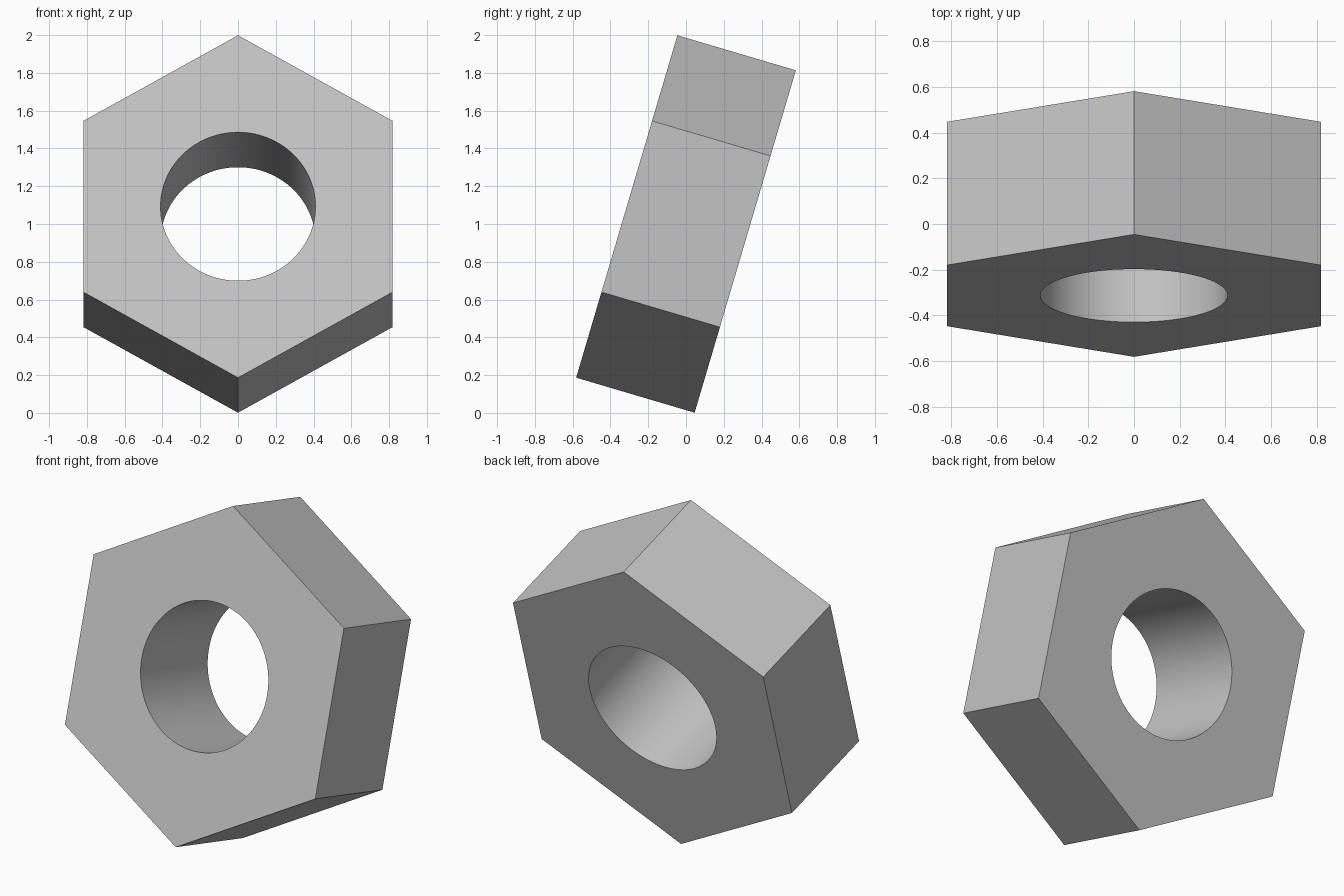
import bpy
from math import radians

RADIUS, THICKNESS, HOLE = 0.945, 0.654, 0.41
TILT = radians(90 - 16.47)

cube = bpy.data.objects.get("Cube")
if cube:
    bpy.data.objects.remove(cube, do_unlink=True)

grey = bpy.data.materials.new("light_grey")
grey.use_nodes = True
colour = (0.55, 0.55, 0.55, 1)
grey.diffuse_color = colour
grey.node_tree.nodes["Principled BSDF"].inputs["Base Color"].default_value = colour


def cylinder(name, sides, radius, depth):
    """Cylinder along the tilted axis of the nut."""
    bpy.ops.mesh.primitive_cylinder_add(
        vertices=sides, radius=radius, depth=depth,
        location=(0, 0, 1), rotation=(TILT, 0, 0))
    obj = bpy.context.object
    obj.name = name
    obj.data.materials.append(grey)
    return obj


# Round bore cutter and hexagonal body
bore = cylinder("bore_cutter", 128, HOLE, THICKNESS * 2)
bore.hide_render = True
nut = cylinder("hex_nut", 6, RADIUS, THICKNESS)

# Cut the bore through the body
cut = nut.modifiers.new("bore", 'BOOLEAN')
cut.operation = 'DIFFERENCE'
cut.solver = 'EXACT'
cut.object = bore
bpy.ops.object.modifier_apply(modifier=cut.name)
bpy.data.objects.remove(bore, do_unlink=True)

# Smooth bore wall, crisp hexagon edges
bpy.ops.object.shade_smooth_by_angle(angle=radians(30))
